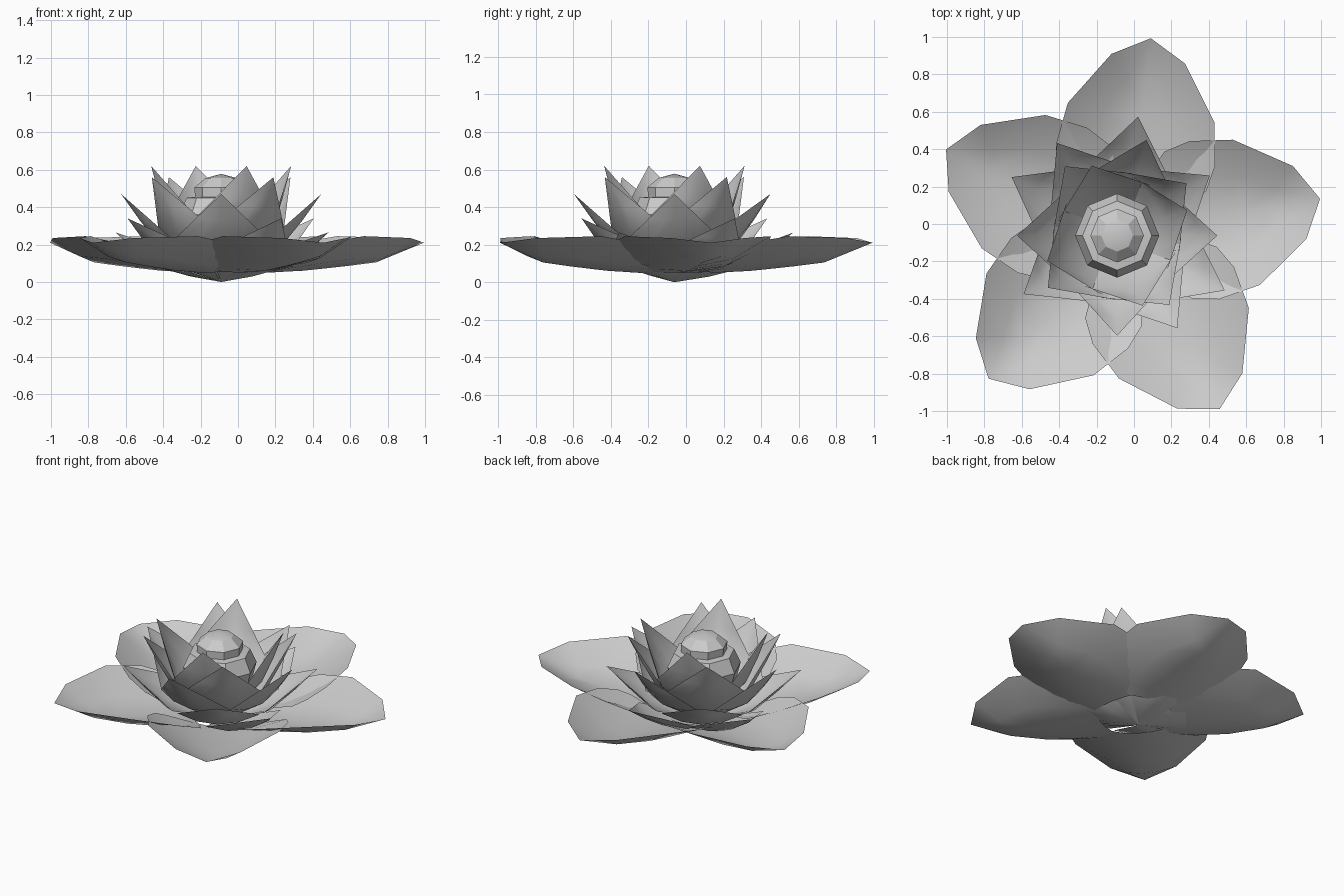
import bpy, bmesh, math
from mathutils import Matrix, Vector

if "Cube" in bpy.data.objects:
    bpy.data.objects.remove(bpy.data.objects["Cube"])

CORE = Vector((-0.09, -0.062, 0))      # axis of bulb and inner petals
BASE = Vector((-0.048, -0.058, 0))     # axis of the big outer petals


def finish(name, bm, matrix, angle):
    bmesh.ops.remove_doubles(bm, verts=bm.verts, dist=0.0005)
    bmesh.ops.transform(bm, matrix=matrix, verts=bm.verts)
    me = bpy.data.meshes.new(name)
    bm.to_mesh(me)
    bm.free()
    ob = bpy.data.objects.new(name, me)
    bpy.context.collection.objects.link(ob)
    bpy.ops.object.select_all(action='DESELECT')
    ob.select_set(True)
    bpy.context.view_layer.objects.active = ob
    bpy.ops.object.shade_smooth_by_angle(angle=math.radians(angle))
    return ob


def petal(name, rows, matrix):
    """Cupped sheet; each row is (centre u, centre z, edge u, half width, edge z)."""
    bm = bmesh.new()
    grid = []
    for uc, zc, ue, w, ze in rows:
        line = []
        for t in (-1, -0.5, 0, 0.5, 1):
            k = t * t
            line.append(bm.verts.new((uc + (ue - uc) * k, w * t, zc + (ze - zc) * k)))
        grid.append(line)
    for a, b in zip(grid, grid[1:]):
        for i in range(4):
            bm.faces.new((a[i], b[i], b[i + 1], a[i + 1]))
    return finish(name, bm, matrix, 60)


# five broad outer petals
OUTER = [(0.215, 0.05, 0.19, 0.15, 0.055), (0.30, 0.055, 0.226, 0.34, 0.12),
         (0.40, 0.06, 0.29, 0.40, 0.16), (0.50, 0.07, 0.43, 0.43, 0.205),
         (0.64, 0.085, 0.66, 0.395, 0.245), (0.80, 0.105, 0.95, 0.198, 0.235),
         (1.06, 0.21, 1.06, 0, 0.21)]
for i in range(5):
    turn = Matrix.Rotation(math.radians(10.5 + 72 * i), 4, 'Z')
    petal("outer_petal", OUTER, Matrix.Translation(BASE) @ turn)

# rings of pointed inner petals: headings, tip radius, tip height
INNER = [(0, 0, 0, 0, 0), (0.19, -0.045, 0.165, 0.13, 0), (0.36, -0.07, 0.33, 0.26, 0),
         (0.54, -0.04, 0.52, 0.13, 0), (0.71, 0, 0.71, 0, 0)]
RINGS = [((20, 110, 200, 290), 0.398, 0.62), ((37, 127, 217, 307), 0.464, 0.56),
         ((0, 73, 180, 270), 0.535, 0.47), ((33, 123, 212, 303), 0.59, 0.34),
         ((80, 151, 333), 0.645, 0.265)]
for headings, r, z in RINGS:
    size = math.hypot(r, z) / 0.71
    tilt = Matrix.Rotation(-math.atan2(z, r), 4, 'Y')
    for a in headings:
        turn = Matrix.Rotation(math.radians(a), 4, 'Z')
        petal("inner_petal", INNER,
              Matrix.Translation(CORE) @ turn @ tilt @ Matrix.Scale(size, 4))

# eight-sided bulb with a domed cap
PROFILE = [(0, 0), (0.10, 0.08), (0.19, 0.22), (0.225, 0.36), (0.185, 0.45),
           (0.14, 0.455), (0.143, 0.505), (0.085, 0.555), (0, 0.578)]
bm = bmesh.new()
rings = [[bm.verts.new((r * math.cos(k * math.pi / 4), r * math.sin(k * math.pi / 4), z))
          for k in range(8)] for r, z in PROFILE]
for a, b in zip(rings, rings[1:]):
    for k in range(8):
        j = (k + 1) % 8
        bm.faces.new((a[k], a[j], b[j], b[k]))
finish("centre_bulb", bm, Matrix.Translation(CORE), 25)
